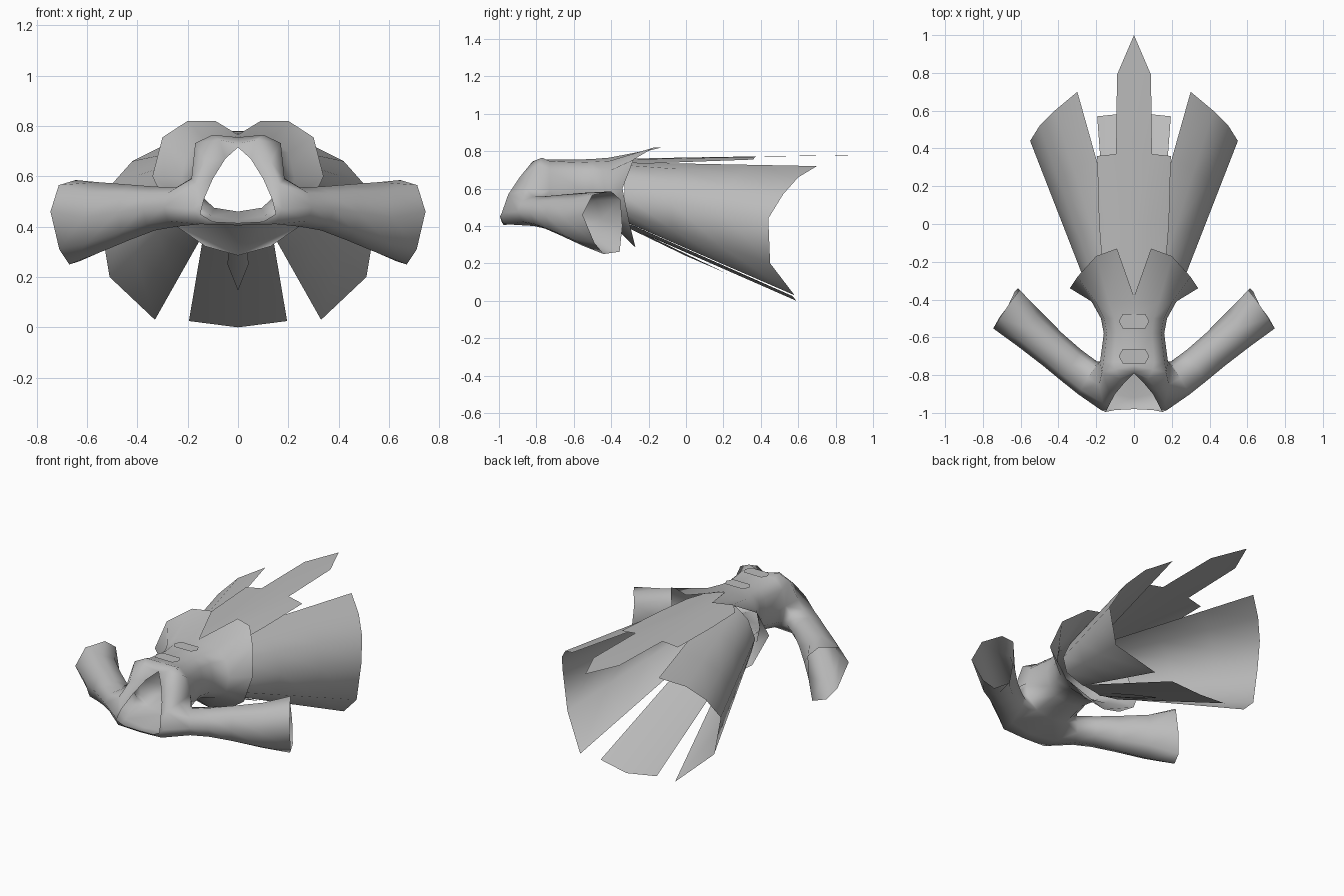
import bpy, bmesh, math
from mathutils import Vector

if "Cube" in bpy.data.objects:
    bpy.data.objects.remove(bpy.data.objects["Cube"])

cloth = bpy.data.materials.new("grey cloth")
cloth.diffuse_color = (0.5, 0.5, 0.5, 1)
cloth.use_nodes = True
cloth.node_tree.nodes["Principled BSDF"].inputs["Base Color"].default_value = cloth.diffuse_color


def finish(name, verts, faces, mirror=True, angle=50):
    """Make an object, weld it, mirror it over x = 0 and smooth it."""
    me = bpy.data.meshes.new(name)
    me.from_pydata(verts, [], faces)
    bm = bmesh.new()
    bm.from_mesh(me)
    bmesh.ops.remove_doubles(bm, verts=bm.verts, dist=0.0005)
    bmesh.ops.recalc_face_normals(bm, faces=bm.faces)
    bm.to_mesh(me)
    bm.free()
    me.materials.append(cloth)
    ob = bpy.data.objects.new(name, me)
    bpy.context.collection.objects.link(ob)
    bpy.ops.object.select_all(action='DESELECT')
    ob.select_set(True)
    bpy.context.view_layer.objects.active = ob
    if mirror:
        m = ob.modifiers.new("mirror", 'MIRROR')
        m.merge_threshold = 0.001
        bpy.ops.object.modifier_apply(modifier="mirror")
    bpy.ops.object.shade_smooth_by_angle(angle=math.radians(angle))
    return ob


def skin(rings, closed=False, skip=(), base=0):
    """Vertices and faces joining rows of points, leaving out skipped (row, column) cells."""
    n = len(rings[0])
    verts = [tuple(p) for r in rings for p in r]
    faces = []
    for i in range(len(rings) - 1):
        for j in range(n if closed else n - 1):
            if (i, j) not in skip:
                k = (j + 1) % n
                faces.append([base + v for v in
                              (i * n + j, i * n + k, (i + 1) * n + k, (i + 1) * n + j)])
    return verts, faces


def half_ring(y, w, bottom, top, dip=0.0):
    """Half of a rounded body section at depth y."""
    c, h = (top + bottom) / 2, (top - bottom) / 2
    pts = []
    for i in range(7):
        a = math.pi * i / 6
        s, k = math.sin(a), math.cos(a)
        x = w * s ** 0.75 if 0 < i < 6 else 0
        z = c + h * math.copysign(abs(k) ** 0.75, k)
        pts.append((x, y, z - (dip if i == 0 else 0)))
    return pts


# bodice: slanted neck opening, straps, waist and flared, split hem
neck = [(0, -.79, .715), (.05, -.84, .67), (.1, -.9, .59), (.135, -.965, .51),
        (.15, -.995, .45), (.1, -.985, .42), (0, -.98, .415)]
strap = [(0, -.785, .73), (.075, -.82, .745), (.13, -.89, .66), (.165, -.95, .57),
         (.175, -.985, .47), (.15, -.975, .41), (0, -.975, .405)]
chest = [(0, -.75, .755), (.1, -.77, .765), (.17, -.785, .732), (.185, -.85, .59),
         (.19, -.88, .49), (.16, -.89, .41), (0, -.92, .41)]
side_chest = half_ring(-.73, .18, .425, .765, .01)
hem = [(0, -.385, .765), (.09, -.13, .82), (.2, -.17, .82), (.3, -.28, .755),
       (.34, -.34, .6), (.25, -.3, .405), (0, -.27, .285)]
body = [neck, strap, chest, side_chest,
        half_ring(-.58, .16, .46, .755),
        half_ring(-.5, .175, .455, .758),
        half_ring(-.41, .225, .42, .765), hem]
armhole = [strap[3], strap[4], strap[5], chest[5],
           side_chest[5], side_chest[4], side_chest[3], chest[3]]

# sleeves growing out of the armholes to wide open cuffs
across = Vector((.5, -.87, 0)).normalized()
sleeve = [armhole]
for c, w, h in [((.245, -.815, .478), .1, .078), ((.33, -.75, .472), .098, .087),
                ((.43, -.665, .457), .1, .11), ((.56, -.55, .435), .112, .142)]:
    sleeve.append([Vector(c) + across * w * math.cos(a) + Vector((0, 0, h * math.sin(a)))
                   for a in [math.radians(45 - 45 * i) for i in range(8)]])
sleeve.append([(.712, -.5, .565), (.745, -.553, .46), (.71, -.49, .31), (.67, -.44, .25),
               (.63, -.355, .262), (.615, -.34, .4), (.605, -.35, .54), (.645, -.4, .585)])
bv, bf = skin(body, skip={(1, 3), (1, 4), (2, 3), (2, 4)})
sv, sf = skin(sleeve, closed=True, base=len(bv))
n = len(bv) + len(sv)
curve = [hem[5], (.13, -.283, .322), hem[6]]      # rounds off the back hem
finish("bodice_and_sleeves", bv + sv + curve, bf + sf + [(n, n + 1, n + 2)], angle=65)

# curved skirt sides
start = [(.01, -.33, .74), (.12, -.33, .725), (.2, -.33, .67),
         (.25, -.33, .56), (.225, -.33, .47), (.11, -.32, .42)]
end = [(.3, .7, .72), (.42, .6, .66), (.5, .52, .57),
       (.55, .44, .44), (.51, .45, .2), (.33, .58, .03)]
rows = [[Vector(a).lerp(Vector(b), t) for a, b in zip(start, end)]
        for t in (0, .33, .66, 1)]
finish("skirt_side", *skin(rows), angle=60)

# back panel sloping down to the floor
finish("back_panel", *skin([[(0, -.3, .39), (.13, -.3, .41)],
                            [(0, .59, 0), (.195, .57, .025)]]))

# front panel with drooping edges, narrowing to a long pointed ribbon
pv, pf = skin([[(0, -.4, .758), (.09, -.34, .755), (.165, -.25, .732)],
               [(0, 0, .766), (.093, 0, .762), (.185, 0, .742)],
               [(0, .37, .772), (.095, .37, .77), (.195, .36, .755)]])
pv += [(0, .79, .778), (.09, .79, .777), (0, 1, .78)]
finish("front_panel", pv, pf + [(6, 7, 10, 9), (9, 10, 11)])

# narrow pointed ribbon hanging beneath the back hem
finish("back_ribbon", [(0, -.3, .385), (.03, -.3, .395), (.042, .0, .25),
                       (0, .0, .24), (0, .22, .145)],
       [(0, 1, 2, 3), (3, 2, 4)])

# hexagonal clasps on the chest
for i, (y, z) in enumerate([(-.515, .766), (-.7, .768)]):
    pts = [(-.08, 0), (-.06, -.038), (.06, -.038), (.08, 0), (.06, .038), (-.06, .038)]
    finish("clasp_%d" % (i + 1), [(x, y + d, z) for x, d in pts],
           [tuple(range(6))], mirror=False)
